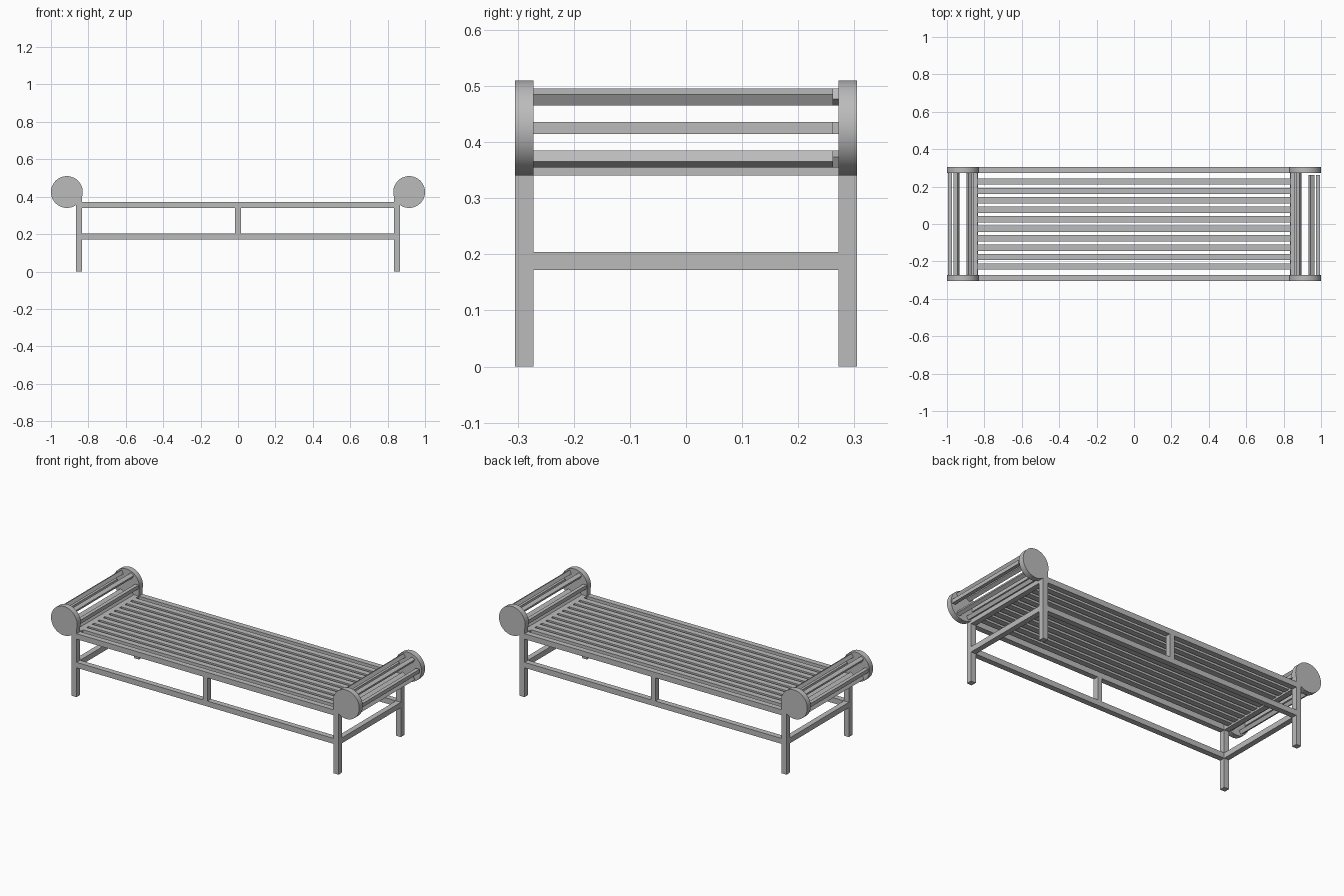
import bpy
import math
from mathutils import Matrix

old = bpy.data.objects.get("Cube")
if old:
    bpy.data.objects.remove(old, do_unlink=True)

grey = bpy.data.materials.new("warm_grey")
grey.use_nodes = True
colour = (0.5, 0.5, 0.5, 1)
grey.diffuse_color = colour
grey.node_tree.nodes["Principled BSDF"].inputs["Base Color"].default_value = colour


def box(name, x, y, z, turn=0):
    """Box from (low, high) pairs, turned about its own y axis."""
    spans = (x, y, z)
    bpy.ops.mesh.primitive_cube_add(size=1, location=[(a + b) / 2 for a, b in spans])
    ob = bpy.context.object
    ob.name = name
    ob.data.transform(Matrix.Rotation(turn, 4, 'Y') @ Matrix.Diagonal([b - a for a, b in spans] + [1]))
    ob.data.materials.append(grey)
    return ob


LEG_IN, LEG_OUT = 0.834, 0.866
SIDE_IN, SIDE_OUT = 0.272, 0.305
SEAT = (0.34, 0.372)
LOW = (0.172, 0.204)
ARM_X, ARM_Z, ARM_R = 0.915, 0.425, 0.085


def span(sign, a, b):
    return tuple(sorted((sign * a, sign * b)))


# Long rails, centre posts, legs and round arm ends
for sy, depth in ((-1, "front"), (1, "back")):
    y = span(sy, SIDE_IN, SIDE_OUT)
    box(depth + "_seat_rail", (-LEG_IN, LEG_IN), y, SEAT)
    box(depth + "_lower_rail", (-LEG_IN, LEG_IN), y, LOW)
    box(depth + "_centre_post", (-0.015, 0.015), y, (LOW[1], SEAT[0]))
    for sx, side in ((1, "left"), (-1, "right")):
        box(f"{depth}_{side}_leg", span(sx, LEG_IN, LEG_OUT), y, (0, 0.41))
        bpy.ops.mesh.primitive_cylinder_add(
            vertices=48, radius=ARM_R, depth=SIDE_OUT - SIDE_IN,
            location=(sx * ARM_X, sum(y) / 2, ARM_Z), rotation=(math.pi / 2, 0, 0))
        disc = bpy.context.object
        disc.name = f"{depth}_{side}_arm_disc"
        disc.data.materials.append(grey)
        bpy.ops.object.shade_smooth_by_angle(angle=math.radians(35))

# End rails and the ring of slats in each rolled arm
for sx, side in ((1, "left"), (-1, "right")):
    x = span(sx, LEG_IN, LEG_OUT)
    inner = (-SIDE_IN, SIDE_IN)
    box(side + "_end_seat_rail", x, inner, SEAT)
    box(side + "_end_lower_rail", x, inner, LOW)
    for i in range(6):
        a = math.radians(60 * i)
        cx = sx * (ARM_X + 0.068 * math.cos(a))
        cz = ARM_Z + 0.064 * math.sin(a)
        end = 0.262 if sx > 0 and i in (0, 1, 5) else SIDE_IN
        box(f"{side}_arm_slat_{i + 1}", (cx - 0.011, cx + 0.011), (-SIDE_IN, end),
            (cz - 0.011, cz + 0.011), -sx * a)

# Seat slats
for i in range(10):
    y = (i - 4.5) * 0.0505
    box(f"seat_slat_{i + 1}", (-LEG_IN, LEG_IN), (y - 0.017, y + 0.017), (0.35, SEAT[1]))
